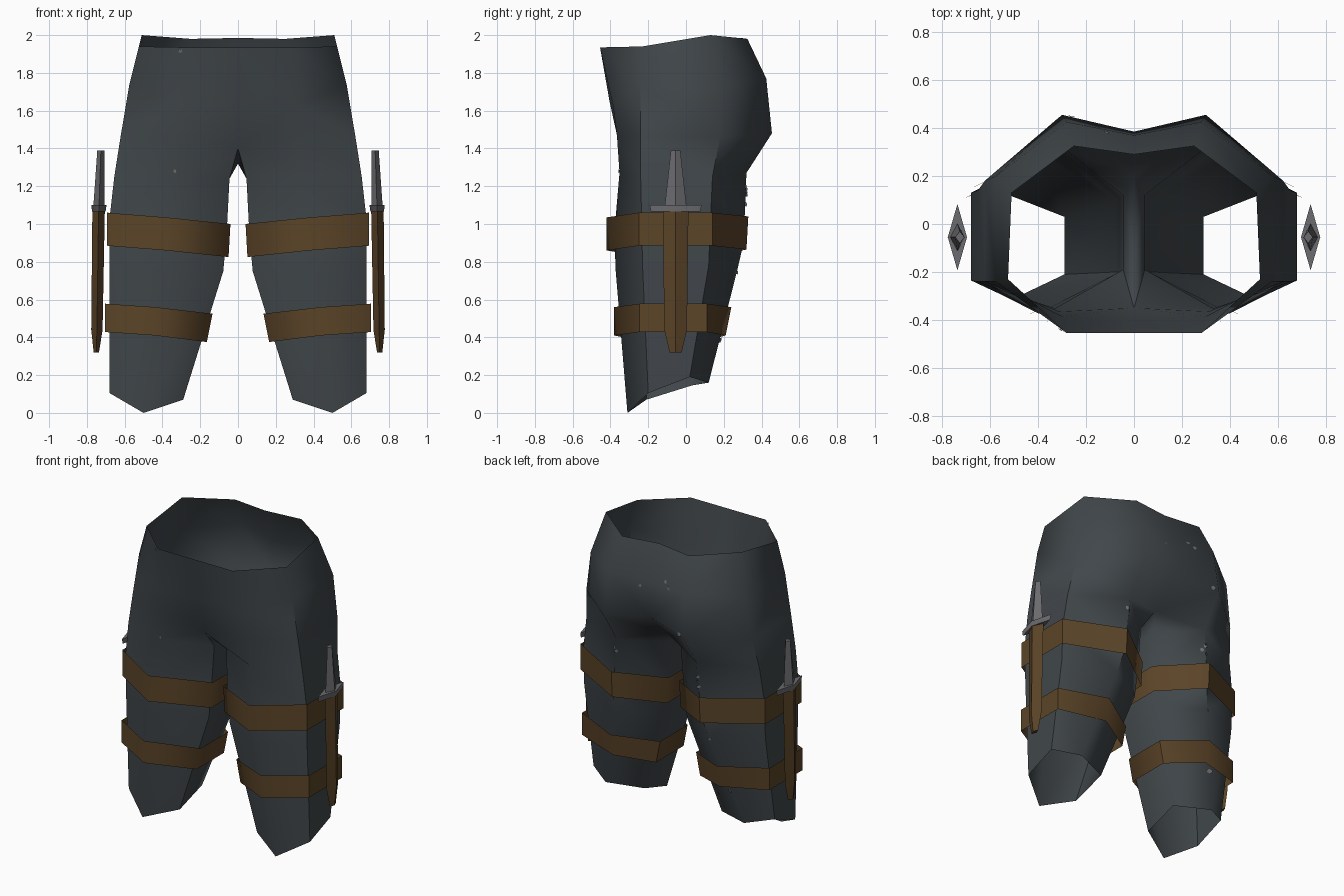
import bpy, bmesh, math, random
from mathutils import Vector

random.seed(4)
if "Cube" in bpy.data.objects:
    bpy.data.objects.remove(bpy.data.objects["Cube"])


def material(name, rgb):
    m = bpy.data.materials.new(name)
    m.use_nodes = True
    color = (*rgb, 1)
    m.diffuse_color = color
    bsdf = m.node_tree.nodes["Principled BSDF"]
    bsdf.inputs["Base Color"].default_value = color
    bsdf.inputs["Roughness"].default_value = 0.8
    return m


cloth = material("slate cloth", (0.052, 0.062, 0.069))
leather = material("brown leather", (0.105, 0.058, 0.021))
steel = material("grey steel", (0.15, 0.148, 0.16))


def make(name, bm, mat, angle, outward=None):
    """Turn a bmesh into a shaded object; outward(face) tells if a face points out."""
    bmesh.ops.recalc_face_normals(bm, faces=bm.faces)
    bm.normal_update()
    if outward:
        score = sum(f.calc_area() * outward(f) for f in bm.faces)
        if score < 0:
            bmesh.ops.reverse_faces(bm, faces=bm.faces)
    mesh = bpy.data.meshes.new(name)
    bm.to_mesh(mesh)
    bm.free()
    mesh.materials.append(mat)
    obj = bpy.data.objects.new(name, mesh)
    bpy.context.collection.objects.link(obj)
    bpy.ops.object.select_all(action="DESELECT")
    obj.select_set(True)
    bpy.context.view_layer.objects.active = obj
    bpy.ops.object.shade_smooth_by_angle(angle=math.radians(angle))
    return obj


def mirror(obj):
    mod = obj.modifiers.new("Mirror", "MIRROR")
    mod.merge_threshold = 0.002
    return obj


def bridge(bm, a, b, closed=True):
    n = len(a)
    for i in range(n if closed else n - 1):
        j = (i + 1) % n
        bm.faces.new((a[i], a[j], b[j], b[i]))


def leg_outward(f):
    c = f.calc_center_median() - Vector((0.36, 0, 0))
    return f.normal.x * c.x + f.normal.y * c.y


# Trousers: one half, torso rows run from front centre round to back centre
bm = bmesh.new()


def row(points):
    return [bm.verts.new(p) for p in points]


waist = row([(0, -.455, 1.935), (.28, -.455, 1.935), (.525, -.23, 1.94),
             (.51, .13, 2), (.25, .325, 1.98), (0, .29, 1.985)])
hip = row([(0, -.405, 1.65), (.3, -.385, 1.62), (.575, -.24, 1.74),
           (.575, .2, 1.74), (.28, .425, 1.77), (0, .37, 1.75)])
seat = row([(0, -.35, 1.4), (.31, -.365, 1.46), (.622, -.24, 1.46),
            (.622, .18, 1.46), (.3, .455, 1.48), (0, .385, 1.52)])
crotch_back, crotch_mid = row([(0, .2, 1.34), (0, -.12, 1.32)])

# Leg rings: front, front outer, back outer, back, back inner, front inner
thigh = row([(.33, -.352, 1.27), (.655, -.24, 1.25), (.65, .14, 1.25),
             (.3, .32, 1.27), (.045, .12, 1.24), (.045, -.19, 1.24)])
upper = row([(.37, -.38, .95), (.68, -.235, 1.03), (.68, .13, 1.03),
             (.33, .305, .9), (.06, .11, .95), (.06, -.2, .95)])
knee = row([(.4, -.372, .75), (.68, -.23, .78), (.68, .12, .78),
            (.36, .27, .75), (.078, .1, .75), (.078, -.2, .75)])
hem = row([(.5, -.31, 0), (.68, -.2, .105), (.68, .02, .19),
           (.52, .12, .16), (.29, .03, .145), (.29, -.21, .07)])

bridge(bm, waist, hip, False)
bridge(bm, hip[1:], seat[1:], False)
bridge(bm, seat[1:5], thigh[:4], False)
bridge(bm, thigh, upper)
bridge(bm, upper, knee)
bridge(bm, knee, hem)
for face in ((hip[0], hip[1], seat[0]),
             (hip[1], seat[1], seat[0]),
             (seat[0], seat[1], thigh[0], thigh[5]),
             (seat[0], thigh[5], crotch_mid),
             (crotch_mid, thigh[5], thigh[4], crotch_back),
             (crotch_back, thigh[4], thigh[3], seat[4]),
             (crotch_back, seat[4], seat[5])):
    bm.faces.new(face)
trousers = mirror(make("trousers", bm, cloth, 60, leg_outward))


# Straps: open bands wrapped round each leg
def strap(name, top, drop, taper):
    bm = bmesh.new()
    a = [bm.verts.new(p) for p in top]
    b = []
    for x, y, z in top:
        inner = taper if x < 0.3 else 0
        back = taper if y > 0.2 else 0
        b.append(bm.verts.new((x + inner, y - back, z - drop)))
    bridge(bm, a, b)
    return mirror(make(name, bm, leather, 60, leg_outward))


strap("upper_strap", [(.38, -.42, 1.035), (.693, -.25, 1.06), (.693, .14, 1.06),
                      (.33, .33, 1.04), (.04, .13, 1), (.04, -.215, 1)], .175, .01)
strap("lower_strap", [(.44, -.38, .56), (.703, -.245, .578), (.703, .11, .578),
                      (.4, .24, .56), (.135, .085, .525), (.135, -.21, .525)], .15, .03)


# Daggers: diamond sections (z, centre x, half depth x, half width y)
def diamond(name, sections, mat):
    bm = bmesh.new()
    rings = []
    for z, x, dx, dy in sections:
        rings.append([bm.verts.new((x + dx * cx, -.055 + dy * cy, z))
                      for cx, cy in ((1, 0), (0, 1), (-1, 0), (0, -1))])
    for a, b in zip(rings, rings[1:]):
        bridge(bm, a, b)
    bm.faces.new(rings[0])
    bm.faces.new(rings[-1])
    return mirror(make(name, bm, mat, 40))


diamond("sheath", [(.32, .75, .014, .032), (.44, .747, .03, .06),
                   (1.075, .738, .033, .068)], leather)
diamond("guard", [(1.065, .737, .036, .13), (1.1, .736, .04, .138)], steel)
diamond("grip", [(1.09, .736, .03, .058), (1.39, .726, .019, .025)], steel)

# Worn spots: thin irregular plates resting on the cloth
bm = bmesh.new()
spots = [(.06, .45, 1.72), (-.14, .45, 1.78), (-.1, .45, 1.82), (-.25, .5, 1.5),
         (.3, .4, 1.18), (.36, .4, 1.2), (-.26, .4, 1.15), (-.3, .4, 1.1),
         (-.34, .4, 1.17), (-.22, .4, 1.12), (-.33, .4, .7), (-.45, .3, .35),
         (-.35, -.5, 1.92), (-.35, -.4, 1.28)]
for x, y, z in spots:
    side = math.copysign(1, x)
    hit, co, normal, _ = trousers.closest_point_on_mesh((abs(x), y, z))
    flip = Vector((side, 1, 1))
    co, normal = co * flip, normal * flip
    u = normal.orthogonal().normalized()
    v = normal.cross(u)
    size = random.uniform(.012, .02)
    ring = []
    for k in range(6):
        r = size * random.uniform(.6, 1)
        t = k * math.tau / 6
        ring.append(bm.verts.new(co + normal * .004 + u * r * math.cos(t) + v * r * math.sin(t)))
    bm.faces.new(ring)
make("worn_spots", bm, steel, 30)
